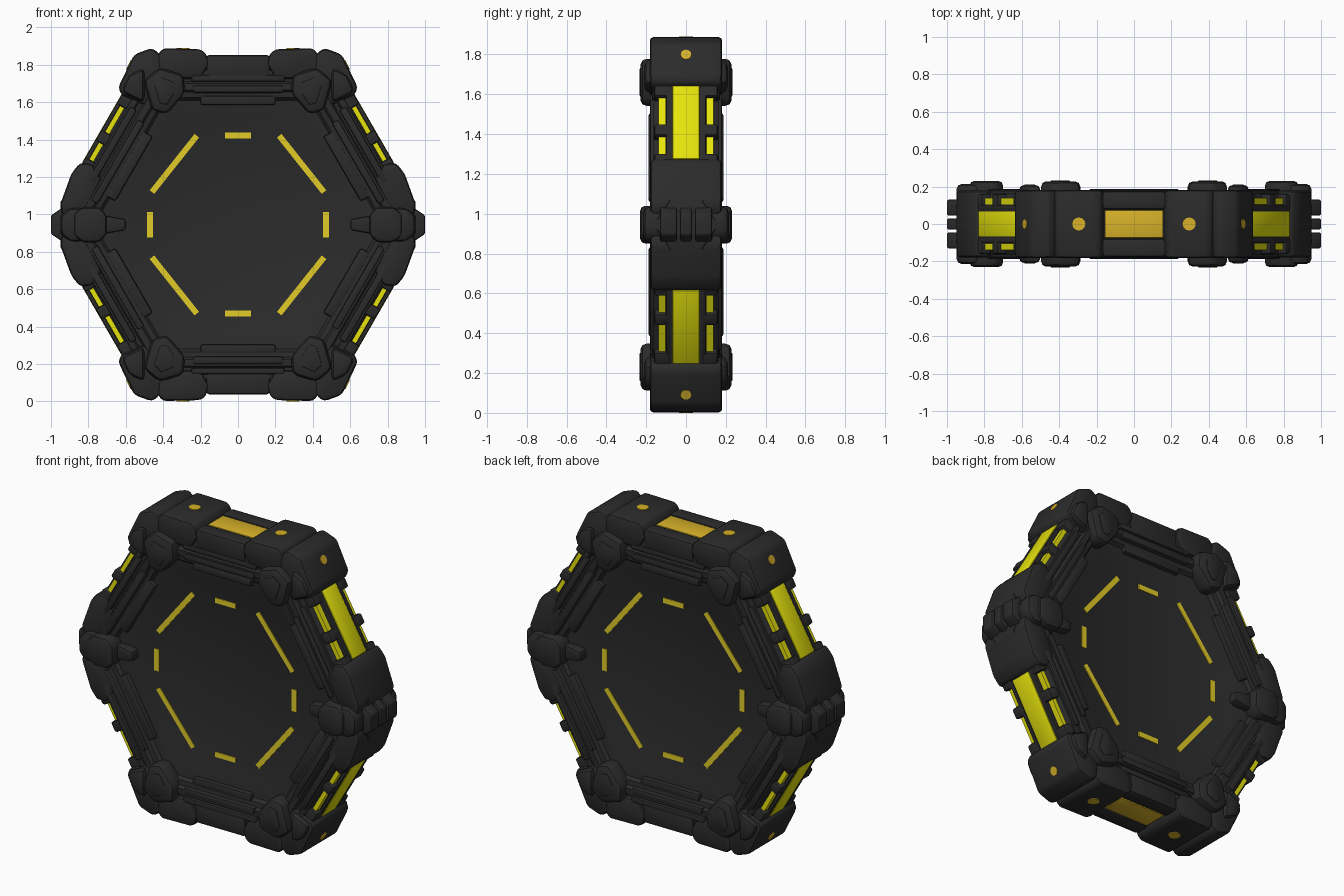
import bpy, bmesh, math
from mathutils import Vector, Matrix

if "Cube" in bpy.data.objects:
    bpy.data.objects.remove(bpy.data.objects["Cube"])

CZ = 0.945  # height of the hexagon centre


def material(name, rgb):
    m = bpy.data.materials.new(name)
    m.diffuse_color = (*rgb, 1)
    m.use_nodes = True
    m.node_tree.nodes["Principled BSDF"].inputs["Base Color"].default_value = m.diffuse_color
    return m


DARK = material("dark_grey", (0.024, 0.024, 0.024))
YELLOW = material("bright_yellow", (0.86, 0.83, 0.004))
AMBER = material("amber", (0.68, 0.44, 0.022))
GOLD = material("gold_yellow", (0.76, 0.6, 0.02))


def finish(name, bm, mat):
    bmesh.ops.recalc_face_normals(bm, faces=bm.faces)
    me = bpy.data.meshes.new(name)
    bm.to_mesh(me)
    bm.free()
    me.materials.append(mat)
    me.shade_smooth()
    me.set_sharp_from_angle(angle=math.radians(32))
    ob = bpy.data.objects.new(name, me)
    bpy.context.collection.objects.link(ob)
    return ob


def prism(name, pts, y0, y1, mat=DARK, bevel=0.0, mx=True, mz=True):
    """Extrude an x/height outline along y, reflected to every matching place."""
    bm = bmesh.new()
    sy = (1, -1) if abs(y0 + y1) > 1e-6 else (1,)
    for sx in ((1, -1) if mx else (1,)):
        for sz in ((1, -1) if mz else (1,)):
            for s in sy:
                a, b = [[bm.verts.new((sx * x, s * y, CZ + sz * h)) for x, h in pts]
                        for y in (y0, y1)]
                bm.faces.new(a)
                bm.faces.new(b)
                for i in range(len(pts)):
                    j = (i + 1) % len(pts)
                    bm.faces.new((a[i], a[j], b[j], b[i]))
    bmesh.ops.recalc_face_normals(bm, faces=bm.faces)
    if bevel:
        bmesh.ops.bevel(bm, geom=bm.edges[:], offset=bevel, segments=2, profile=0.5,
                        affect='EDGES', clamp_overlap=True)
    return finish(name, bm, mat)


def bar(angle, t0, t1, r0, r1):
    """Outline of a bar at distance r from the centre, t along the side."""
    c, s = math.cos(math.radians(angle)), math.sin(math.radians(angle))
    return [(r * c - t * s, r * s + t * c) for t, r in ((t0, r0), (t1, r0), (t1, r1), (t0, r1))]


def disc(name, x, h, nx, nz, radius, mat):
    bm = bmesh.new()
    for sx in (1, -1):
        for sz in (1, -1):
            n = Vector((sx * nx, 0, sz * nz)).normalized()
            M = Matrix.Translation((sx * x, 0, CZ + sz * h)) @ n.to_track_quat('Z', 'Y').to_matrix().to_4x4()
            bmesh.ops.create_cone(bm, cap_ends=True, segments=12, radius1=radius,
                                  radius2=radius, depth=0.008, matrix=M)
    return finish(name, bm, mat)


# hexagonal frame and central panel: one stepped section swept round six corners
half = [(0.882, 0.0), (0.882, 0.08), (0.84, 0.135), (0.825, 0.165), (0.795, 0.17),
        (0.785, 0.155), (0.765, 0.155), (0.755, 0.18), (0.72, 0.18), (0.708, 0.16),
        (0.68, 0.155), (0.665, 0.135), (0.61, 0.128), (0.59, 0.12)]
profile = [(r, -y) for r, y in reversed(half)] + half[1:]
bm = bmesh.new()
rings = []
for r, y in profile:
    R = r / math.cos(math.pi / 6)
    rings.append([bm.verts.new((R * math.cos(k * math.pi / 3), y, CZ + R * math.sin(k * math.pi / 3)))
                  for k in range(6)])
for a, b in zip(rings, rings[1:]):
    for i in range(6):
        j = (i + 1) % 6
        bm.faces.new((a[i], a[j], b[j], b[i]))
bm.faces.new(rings[0])
bm.faces.new(rings[-1])
# trim the two sharp side corners behind the tip blocks
for s in (1, -1):
    cut = bmesh.ops.bisect_plane(bm, geom=bm.verts[:] + bm.edges[:] + bm.faces[:],
                                 plane_co=(s * 0.95, 0, CZ), plane_no=(s, 0, 0), clear_outer=True)
    bmesh.ops.holes_fill(bm, edges=[e for e in cut['geom_cut'] if isinstance(e, bmesh.types.BMEdge)])
finish("hexagon_frame", bm, DARK)

# corner blocks at the four upper and lower corners
prism("corner_block_flat", [(0.155, 0.86), (0.17, 0.915), (0.20, 0.938), (0.40, 0.943), (0.43, 0.91),
                            (0.42, 0.78), (0.20, 0.78)], -0.182, 0.182, bevel=0.022)
prism("corner_block_slant", [(0.415, 0.91), (0.46, 0.945), (0.555, 0.91), (0.64, 0.735), (0.625, 0.695),
                             (0.50, 0.64), (0.40, 0.76)], -0.182, 0.182, bevel=0.022)
prism("corner_clamp", [(0.29, 0.80), (0.42, 0.84), (0.505, 0.77), (0.46, 0.61), (0.38, 0.59),
                       (0.285, 0.70)], 0.10, 0.228, bevel=0.03)
prism("corner_clamp_pad", [(0.34, 0.76), (0.41, 0.79), (0.45, 0.75), (0.42, 0.65), (0.38, 0.64),
                           (0.34, 0.70)], 0.20, 0.233, bevel=0.008)
prism("corner_shoulder", [(0.50, 0.84), (0.585, 0.80), (0.625, 0.71), (0.50, 0.65)], 0.10, 0.21, bevel=0.03)

# side corners: arm blocks, knobs and split tips
prism("side_arm_block", [(0.78, 0.325), (0.845, 0.33), (0.89, 0.275), (0.95, 0.11), (0.94, 0.05),
                         (0.80, 0.05), (0.73, 0.25)], -0.178, 0.178, bevel=0.02)
prism("side_knob", [(0.70, -0.05), (0.74, -0.095), (0.83, -0.095), (0.88, -0.06), (0.88, 0.06),
                    (0.83, 0.095), (0.74, 0.095), (0.70, 0.05)], 0.10, 0.23, bevel=0.025, mz=False)
prism("side_knob_arm", [(0.60, -0.03), (0.72, -0.05), (0.72, 0.05), (0.60, 0.03)], 0.09, 0.175,
      bevel=0.015, mz=False)
tip = [(0.84, -0.08), (0.94, -0.09), (1.0, -0.05), (1.0, 0.05), (0.94, 0.09), (0.84, 0.08)]
prism("side_tip_outer", tip, 0.045, 0.13, bevel=0.01, mz=False)
prism("side_tip_centre", tip, -0.03, 0.03, bevel=0.01, mz=False)
prism("side_tip_cheek", [(0.82, -0.09), (0.90, -0.09), (0.95, -0.05), (0.95, 0.05), (0.90, 0.09),
                         (0.82, 0.09)], 0.10, 0.215, bevel=0.03, mz=False)

# glowing strips in the outer rim; the slanted one has a rounded crown
prism("slant_light", bar(30, -0.13, 0.32, 0.83, 0.888), -0.068, 0.068, YELLOW, 0.006)
prism("flat_light", bar(90, -0.155, 0.155, 0.83, 0.903), -0.074, 0.074, AMBER, 0.004, mx=False)
prism("slit_light_long", bar(30, 0.07, 0.24, 0.832, 0.864), 0.05, 0.138, YELLOW)
prism("slit_light_short", bar(30, -0.10, 0.01, 0.832, 0.864), 0.05, 0.138, YELLOW)

# dark rails either side of the strips
for i, (t0, t1) in enumerate(((0.235, 0.34), (0.01, 0.075), (-0.24, -0.095))):
    prism("slant_rail_%d" % i, bar(30, t0, t1, 0.78, 0.886), 0.078, 0.16, bevel=0.012)
prism("slant_rail_edge", bar(30, -0.22, 0.33, 0.855, 0.886), 0.076, 0.1, bevel=0.006)
prism("flat_rail", bar(90, -0.17, 0.17, 0.78, 0.908), 0.078, 0.176, bevel=0.018, mx=False)

# raised ridges on the front and back of each side
prism("flat_ridge_outer", bar(90, -0.25, 0.25, 0.765, 0.80), 0.12, 0.182, bevel=0.01, mx=False)
prism("flat_ridge_inner", bar(90, -0.24, 0.24, 0.705, 0.745), 0.12, 0.188, bevel=0.01, mx=False)
prism("flat_step", bar(90, -0.20, 0.20, 0.64, 0.69), 0.10, 0.16, bevel=0.012, mx=False)
prism("slant_ridge_outer", bar(30, -0.20, 0.26, 0.775, 0.815), 0.12, 0.18, bevel=0.01)
prism("slant_ridge_inner", bar(30, -0.28, 0.22, 0.705, 0.745), 0.12, 0.188, bevel=0.01)
prism("slant_step", bar(30, -0.22, 0.18, 0.63, 0.69), 0.10, 0.16, bevel=0.012)

# dashes on the central panel
Y0, Y1 = 0.118, 0.125
prism("panel_dash_flat", bar(90, -0.07, 0.07, 0.46, 0.492), Y0, Y1, GOLD, mx=False)
prism("panel_dash_side", bar(0, -0.068, 0.068, 0.454, 0.486), Y0, Y1, GOLD, mz=False)
prism("panel_dash_diagonal", bar(38.5, -0.15, 0.235, 0.453, 0.484), Y0, Y1, GOLD)

# round lamps on the corner blocks
disc("flat_lamp", 0.295, 0.9405, 0, 1, 0.035, AMBER)
disc("slant_lamp", 0.583, 0.853, 0.9, 0.437, 0.027, AMBER)
